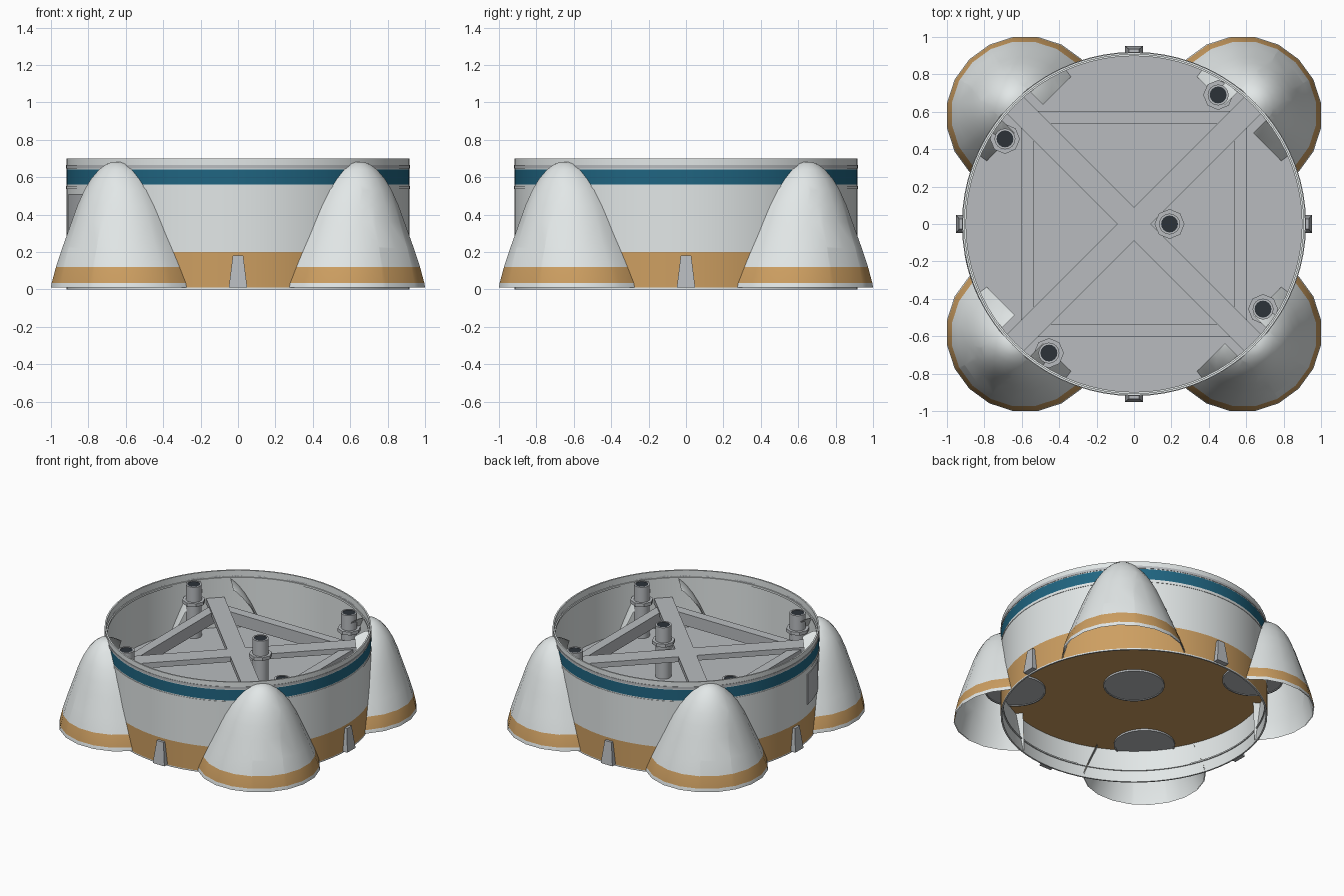
import bpy, bmesh, math
from mathutils import Matrix, Vector

cube = bpy.data.objects.get("Cube")
if cube:
    bpy.data.objects.remove(cube, do_unlink=True)


def material(name, r, g, b):
    m = bpy.data.materials.new(name)
    m.use_nodes = True
    m.diffuse_color = (r, g, b, 1)
    m.node_tree.nodes["Principled BSDF"].inputs["Base Color"].default_value = (r, g, b, 1)
    return m


WHITE = material("pale grey", 0.77, 0.81, 0.81)
TAN = material("tan", 0.61, 0.345, 0.12)
BLUE = material("deep blue", 0.014, 0.13, 0.22)
GREY = material("mid grey", 0.48, 0.5, 0.52)
DARK = material("charcoal", 0.025, 0.032, 0.04)


def finish(name, bm, mats, smooth=True):
    bmesh.ops.remove_doubles(bm, verts=bm.verts, dist=1e-5)
    bmesh.ops.recalc_face_normals(bm, faces=bm.faces)
    mesh = bpy.data.meshes.new(name)
    bm.to_mesh(mesh)
    bm.free()
    obj = bpy.data.objects.new(name, mesh)
    for m in mats:
        mesh.materials.append(m)
    bpy.context.collection.objects.link(obj)
    if smooth:
        bpy.ops.object.select_all(action='DESELECT')
        obj.select_set(True)
        bpy.context.view_layer.objects.active = obj
        bpy.ops.object.shade_smooth_by_angle(angle=math.radians(32))
    return obj


def lathe(name, profile, mats, rule=None, start=0, end=360, steps=72, offset=(0, 0), smooth=True):
    """Turn a closed (radius, z) profile about the z axis, fully or in part."""
    bm = bmesh.new()
    full = end - start >= 360
    rings = []
    for i in range(steps if full else steps + 1):
        a = math.radians(start + (end - start) * i / steps)
        rings.append([bm.verts.new((r * math.cos(a) + offset[0], r * math.sin(a) + offset[1], z))
                      for r, z in profile])
    n = len(profile)
    for i in range(steps):
        p, q = rings[i], rings[(i + 1) % len(rings)]
        for j in range(n):
            k = (j + 1) % n
            f = bm.faces.new((p[j], q[j], q[k], p[k]))
            if rule:
                f.material_index = rule(profile[j], profile[k])
    if not full:
        bm.faces.new(rings[0])
        bm.faces.new(rings[-1])
    return finish(name, bm, mats, smooth)


def band(r0, r1, z0, z1):
    return [(r1, z0), (r1, z1), (r0, z1), (r0, z0)]


def disc(radius, z0, z1):
    return band(0.0001, radius, z0, z1)


def beam(name, size, loc, turn=0):
    bm = bmesh.new()
    bmesh.ops.create_cube(bm, size=1)
    bmesh.ops.scale(bm, vec=size, verts=bm.verts)
    bmesh.ops.translate(bm, vec=loc, verts=bm.verts)
    bmesh.ops.rotate(bm, matrix=Matrix.Rotation(turn, 3, 'Z'), verts=bm.verts)
    return finish(name, bm, [GREY], False)


R = 0.917
INNER = 0.906


# Continuous outer shell: tan skirt, pale wall, blue stripe
def shell_colour(a, b):
    if min(a[0], b[0]) < R:
        return 0
    z = (a[1] + b[1]) / 2
    return 1 if 0.01 < z < 0.2 else 2 if 0.56 < z < 0.64 else 0


lathe("outer_shell", [(R, 0), (R, 0.01), (R, 0.2), (R, 0.56), (R, 0.64), (R, 0.7),
                      (INNER, 0.7), (INNER, 0)], [WHITE, TAN, BLUE], shell_colour)
lathe("lower_hoop", band(INNER, 0.92, 0.537, 0.553), [WHITE])
lathe("upper_hoop", band(INNER, 0.92, 0.645, 0.664), [GREY])
for z0, z1 in ((0.085, 0.095), (0.635, 0.65)):
    lathe("inner_hoop", band(0.898, 0.909, z0, z1), [WHITE])

# Floor, tan underneath and grey on top
lathe("floor", disc(0.909, 0.25, 0.27), [TAN, GREY],
      lambda a, b: 1 if min(a[1], b[1]) > 0.26 else 0)

# Access hatch on one side
lathe("hatch", band(0.91, 0.921, 0.28, 0.51), [GREY], start=190.5, end=206, steps=4)

# Engine mounting plates
for x, y in ((0, 0), (1, 1), (-1, 1), (-1, -1), (1, -1)):
    at = (x * 0.58, y * 0.58)
    lathe("engine_plate", disc(0.2, 0.242, 0.255), [GREY], steps=32, offset=at)
    lathe("engine_plate_rim", band(0.2, 0.21, 0.237, 0.255), [GREY], steps=32, offset=at)

# Engine fairings: leaning domes with a pale liner, trimmed inside the shell (z, centre, radius)
SECTIONS = [(0.01, 0.58, 0.42), (0.035, 0.581, 0.415), (0.12, 0.589, 0.384), (0.22, 0.597, 0.343),
            (0.36, 0.605, 0.285), (0.45, 0.613, 0.245), (0.53, 0.622, 0.2), (0.59, 0.63, 0.156),
            (0.64, 0.637, 0.107), (0.67, 0.643, 0.061), (0.682, 0.645, 0.025)]


def fairing(turn, sides=20):
    bm = bmesh.new()
    # Flats face along the main axes
    angles = [2 * math.pi * (i + 0.5) / sides - math.pi / 4 for i in range(sides)]
    for inset, tan_band in ((0, 1), (0.006, 0)):
        rings = []
        for z, c, r in SECTIONS:
            r = (r - inset) / math.cos(math.pi / sides)
            rings.append([bm.verts.new((c * math.sqrt(2) + r * math.cos(a), r * math.sin(a), z))
                          for a in angles])
        for k in range(len(rings) - 1):
            p, q = rings[k], rings[k + 1]
            for i in range(sides):
                j = (i + 1) % sides
                f = bm.faces.new((p[i], p[j], q[j], q[i]))
                f.material_index = tan_band if k == 1 else 0
        bm.faces.new(rings[-1])
    # Slice off the inner side, then open the crown where it would enter the shell
    for co, no, clear in (((0.795, 0, 0), (-1, 0, 0), True), ((0.91, 0, 0), (1, 0, 0), False),
                          ((0, 0.106, 0), (0, 1, 0), False), ((0, -0.106, 0), (0, 1, 0), False)):
        bmesh.ops.bisect_plane(bm, geom=bm.verts[:] + bm.edges[:] + bm.faces[:],
                               plane_co=co, plane_no=no, clear_outer=clear)
    crown = [f for f in bm.faces
             if f.calc_center_median().x < 0.91 and abs(f.calc_center_median().y) < 0.106]
    bmesh.ops.delete(bm, geom=crown, context='FACES')
    bmesh.ops.rotate(bm, matrix=Matrix.Rotation(turn, 3, 'Z'), verts=bm.verts)
    return finish("engine_fairing", bm, [WHITE, TAN])


# Hold-down bracket: a block tapering towards the top
def bracket(turn):
    bm = bmesh.new()
    bmesh.ops.create_cube(bm, size=1)
    for v in bm.verts:
        top = v.co.z > 0
        v.co = Vector((0.91 if v.co.x < 0 else (0.935 if top else 0.953),
                       math.copysign(0.028 if top else 0.049, v.co.y),
                       0.18 if top else 0.01))
    bmesh.ops.rotate(bm, matrix=Matrix.Rotation(turn, 3, 'Z'), verts=bm.verts)
    return finish("hold_down_bracket", bm, [GREY], False)


for i in range(4):
    quarter = i * math.pi / 2
    fairing(quarter + math.pi / 4)
    bracket(quarter)
    # Square frame side
    beam("frame_beam", (0.07, 1.08, 0.09), (0.57, 0, 0.44), quarter)

# Crossed beams
for turn in (math.pi / 4, -math.pi / 4):
    beam("cross_beam", (1.8, 0.128, 0.04), (0, 0, 0.48), turn)

# Feed pipes with collars and dark open ends
for at in ((0.19, 0), (0.45, 0.69), (-0.69, 0.455), (-0.455, -0.69), (0.69, -0.455)):
    lathe("feed_pipe", band(0.045, 0.056, 0.26, 0.66), [GREY], steps=16, offset=at)
    lathe("pipe_collar", band(0.05, 0.08, 0.52, 0.545), [GREY], steps=8, offset=at, smooth=False)
    lathe("pipe_mouth", disc(0.046, 0.64, 0.657), [DARK], steps=16, offset=at)
